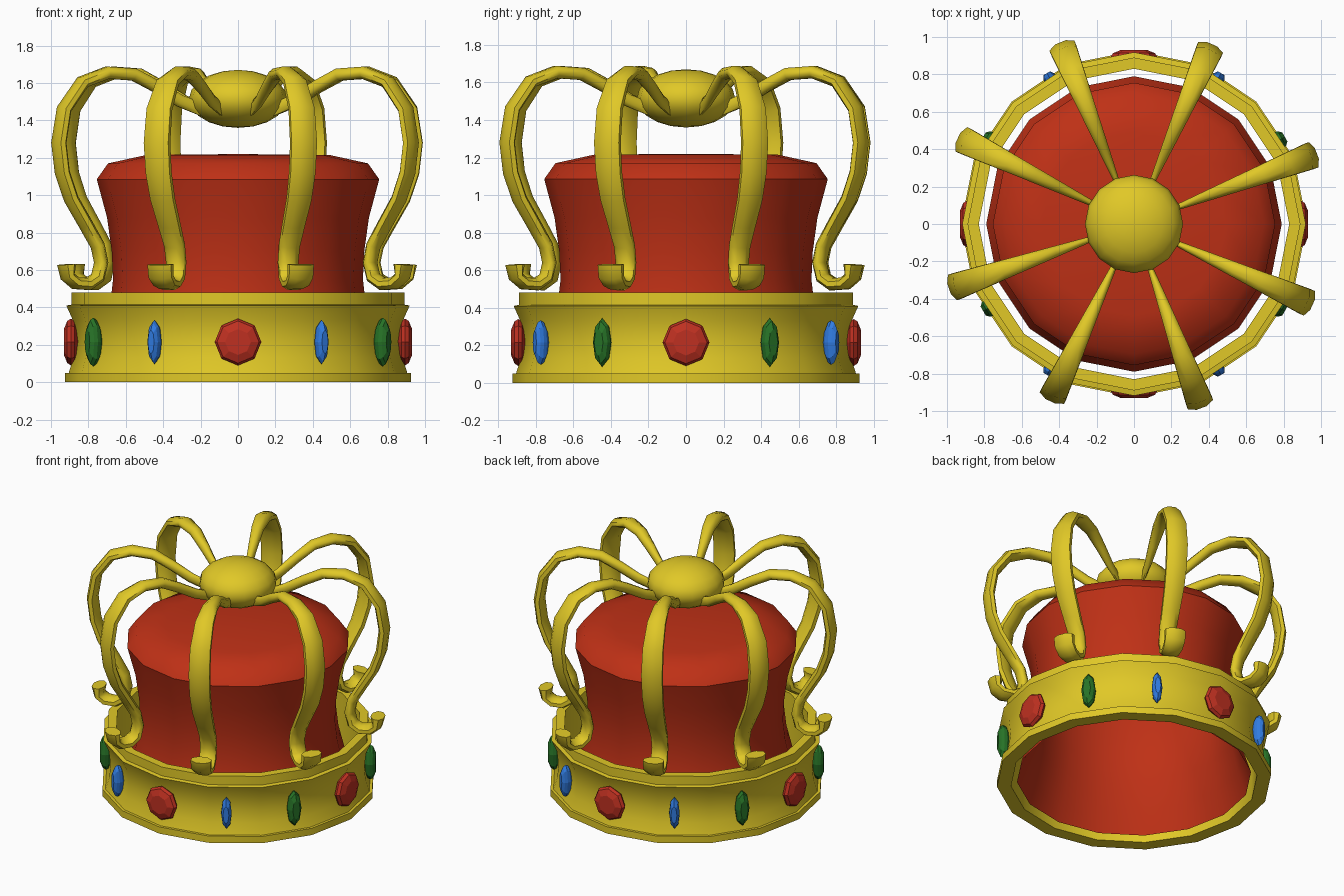
import bpy, bmesh
from math import sin, cos, pi, radians
from mathutils import Vector, Matrix

if "Cube" in bpy.data.objects:
    bpy.data.objects.remove(bpy.data.objects["Cube"])


def material(name, rgb):
    m = bpy.data.materials.new(name)
    m.diffuse_color = (*rgb, 1)
    m.use_nodes = True
    m.node_tree.nodes["Principled BSDF"].inputs["Base Color"].default_value = m.diffuse_color
    return m


GOLD = material("gold", (0.75, 0.58, 0.02))
RED = material("red_velvet", (0.52, 0.03, 0.008))
RUBY = material("ruby", (0.52, 0.03, 0.015))
BLUE = material("sapphire", (0.03, 0.2, 0.75))
GREEN = material("emerald", (0.02, 0.17, 0.02))


def finish(name, bm, mat, angle=None):
    bmesh.ops.recalc_face_normals(bm, faces=bm.faces)
    me = bpy.data.meshes.new(name)
    bm.to_mesh(me)
    bm.free()
    me.materials.append(mat)
    ob = bpy.data.objects.new(name, me)
    bpy.context.collection.objects.link(ob)
    if angle:
        bpy.ops.object.select_all(action='DESELECT')
        ob.select_set(True)
        bpy.context.view_layer.objects.active = ob
        bpy.ops.object.shade_smooth_by_angle(angle=radians(angle))
    return ob


def bridge(bm, rings, closed=False):
    """Join equal rings of vertices with quads."""
    pairs = list(zip(rings, rings[1:])) + ([(rings[-1], rings[0])] if closed else [])
    for a, b in pairs:
        n = len(a)
        for i in range(n):
            j = (i + 1) % n
            bm.faces.new((a[i], a[j], b[j], b[i]))


def lathe(bm, profile, sides, closed=False):
    """Spin (radius, z) points round the z axis."""
    rings = [[bm.verts.new((r * cos(2 * pi * i / sides), r * sin(2 * pi * i / sides), z))
              for i in range(sides)] for r, z in profile]
    bridge(bm, rings, closed)
    return rings


# Gold band: flanged foot, concave wall, stepped rim, hollow inside
bm = bmesh.new()
lathe(bm, [(0.925, 0), (0.925, 0.05), (0.905, 0.05), (0.88, 0.13), (0.87, 0.22),
           (0.882, 0.33), (0.918, 0.41), (0.89, 0.415), (0.89, 0.48),
           (0.83, 0.48), (0.83, 0.0)], 16, closed=True)
finish("band", bm, GOLD, 30)

# Velvet cap, open underneath and flared at the bottom
bm = bmesh.new()
rings = lathe(bm, [(0.79, 0.03), (0.735, 0.2), (0.685, 0.4), (0.668, 0.55), (0.675, 0.7),
                   (0.70, 0.88), (0.755, 1.085), (0.695, 1.17), (0.49, 1.215)], 16)
top = bm.verts.new((0, 0, 1.22))
for i in range(16):
    bm.faces.new((rings[-1][i], rings[-1][(i + 1) % 16], top))
finish("velvet_cap", bm, RED, 45)

# Flattened boss where the arches meet
bm = bmesh.new()
bmesh.ops.create_uvsphere(bm, u_segments=16, v_segments=10, radius=1,
                          matrix=Matrix.Translation((0, 0, 1.515)) @ Matrix.Diagonal((0.262, 0.262, 0.155, 1)))
finish("centre_boss", bm, GOLD, 45)

# Arches: a bar in the (radius, z) plane, widening outwards, curled at the foot
PATH = [(0.97, 0.63), (0.965, 0.565), (0.92, 0.53), (0.85, 0.525), (0.795, 0.56),
        (0.775, 0.64), (0.795, 0.73), (0.86, 0.84), (0.945, 0.98), (0.995, 1.12),
        (1.015, 1.28), (0.985, 1.46), (0.88, 1.605), (0.74, 1.655), (0.59, 1.645),
        (0.46, 1.58), (0.33, 1.505), (0.2, 1.455)]


def arch(name, angle):
    bm = bmesh.new()
    pts = [Vector((r, 0, z)) for r, z in PATH]
    rings = []
    for k, p in enumerate(pts):
        t = (pts[min(k + 1, len(pts) - 1)] - pts[max(k - 1, 0)]).normalized()
        normal = Vector((t.z, 0, -t.x))
        half_w = 0.5 * (0.03 + 0.15 * (p.x - 0.25))
        half_t = 0.045 if k == 0 else 0.033
        ring = []
        for i in range(8):
            a = pi / 8 + i * pi / 4
            ring.append(bm.verts.new(p + normal * half_t * sin(a) * 1.08
                                     + Vector((0, half_w * cos(a) * 1.08, 0))))
        rings.append(ring)
    bridge(bm, rings)
    bm.faces.new(rings[0])
    bm.faces.new(rings[-1])
    bmesh.ops.rotate(bm, verts=bm.verts, matrix=Matrix.Rotation(angle, 3, 'Z'))
    finish(name, bm, GOLD, 60)


for k in range(8):
    arch(f"arch_{k + 1}", radians(112 - 45.45 * k))


# Faceted gems, evenly spaced round the band
def gem(name, angle, half_w, half_h, mat):
    bm = bmesh.new()
    rings = lathe(bm, [(0.55, -0.038), (0.9, -0.02), (1, 0), (0.9, 0.02), (0.55, 0.038)], 8)
    bm.faces.new(rings[0])
    bm.faces.new(rings[-1])
    m = (Matrix.Rotation(angle, 4, 'Z') @ Matrix.Translation((0.893, 0, 0.215))
         @ Matrix.Diagonal((1, half_w, half_h, 1)) @ Matrix.Rotation(pi / 2, 4, 'Y'))
    bmesh.ops.transform(bm, verts=bm.verts, matrix=m)
    finish(name, bm, mat)


RUBY_CUT = ("ruby", 0.125, 0.125, RUBY)
GREEN_CUT = ("emerald", 0.05, 0.13, GREEN)
BLUE_CUT = ("sapphire", 0.036, 0.118, BLUE)
for k in range(12):
    # Green flanks the side rubies, blue flanks the front and back ones
    kind = RUBY_CUT if k % 3 == 0 else (GREEN_CUT if k % 6 in (1, 5) else BLUE_CUT)
    gem(f"{kind[0]}_{k + 1}", k * pi / 6, *kind[1:])
